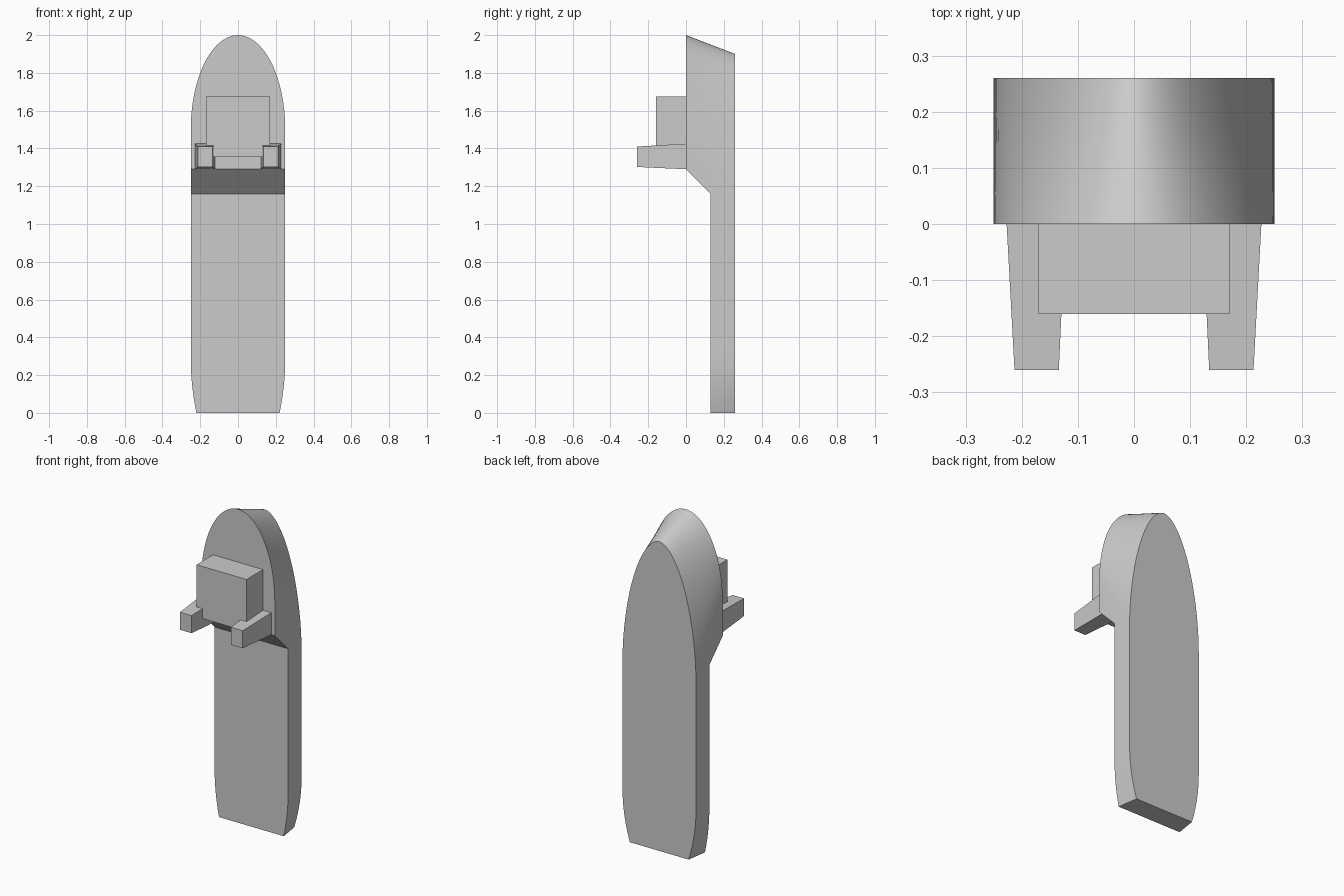
import bpy, bmesh
from math import sin, cos, pi, radians

cube = bpy.data.objects.get("Cube")
if cube:
    bpy.data.objects.remove(cube, do_unlink=True)

grey = bpy.data.materials.new("plain grey")
grey.use_nodes = True
GREY = (0.6, 0.6, 0.6, 1)
grey.diffuse_color = GREY
grey.node_tree.nodes["Principled BSDF"].inputs["Base Color"].default_value = GREY


def loft(name, rings):
    """Closed solid through matching rings of points."""
    bm = bmesh.new()
    loops = [[bm.verts.new(p) for p in ring] for ring in rings]
    for a, b in zip(loops, loops[1:]):
        n = len(a)
        for i in range(n):
            j = (i + 1) % n
            bm.faces.new((a[i], a[j], b[j], b[i]))
    bm.faces.new(loops[0])
    bm.faces.new(loops[-1])
    bmesh.ops.recalc_face_normals(bm, faces=bm.faces)
    mesh = bpy.data.meshes.new(name)
    bm.to_mesh(mesh)
    bm.free()
    mesh.materials.append(grey)
    obj = bpy.data.objects.new(name, mesh)
    bpy.context.collection.objects.link(obj)
    return obj


def rect(x0, x1, y, z0, z1):
    return [(x0, y, z0), (x1, y, z0), (x1, y, z1), (x0, y, z1)]


def outline(y, stern_x, stern_z, bow_z, top, power):
    """Hull plan: narrow stern, straight sides, rounded bow."""
    half = []
    for i in range(7):
        t = i / 6
        half.append((0.25 - (0.25 - stern_x) * (1 - t) ** 2, stern_z * t))
    for i in range(25):
        a = pi / 2 * i / 24
        half.append((0.25 * cos(a) ** (2 / power),
                     bow_z + (top - bow_z) * sin(a) ** (2 / power)))
    half[-1] = (0, top)
    right = [(x, y, z) for x, z in half]
    left = [(-x, y, z) for x, z in reversed(half[:-1])]
    return right + left


# Hull, blended from the full deck plan to the finer keel plan
deck = outline(0, 0.24, 0.25, 1.5, 2.0, 2.0)
keel = outline(0.26, 0.20, 0.32, 1.1, 1.9, 1.85)
rings = []
for k in range(5):
    t = k / 4
    rings.append([tuple(a + (b - a) * t for a, b in zip(p, q))
                  for p, q in zip(deck, keel)])
hull = loft("hull", rings)

# Cutter that lowers the long aft deck behind a sloped step
step = [(-0.13, 1.42), (0.13, 1.16), (0.13, -0.2), (-0.13, -0.2)]
cutter = loft("deck_cutter", [[(x, y, z) for y, z in step] for x in (-0.5, 0.5)])
cut = hull.modifiers.new("lower deck", "BOOLEAN")
cut.operation = "DIFFERENCE"
cut.solver = "EXACT"
cut.object = cutter
bpy.context.view_layer.objects.active = hull
hull.select_set(True)
bpy.ops.object.modifier_apply(modifier=cut.name)
bpy.data.objects.remove(cutter, do_unlink=True)
bpy.ops.object.shade_smooth_by_angle(angle=radians(30))

# Bridge block
loft("bridge", [rect(-0.17, 0.17, 0.0, 1.355, 1.675),
                rect(-0.17, 0.17, -0.16, 1.355, 1.675)])

# Tapered arms on both sides
for side, name in ((1, "left_arm"), (-1, "right_arm")):
    loft(name, [rect(side * 0.122, side * 0.227, 0.0, 1.29, 1.425),
                rect(side * 0.134, side * 0.213, -0.26, 1.302, 1.41)])
